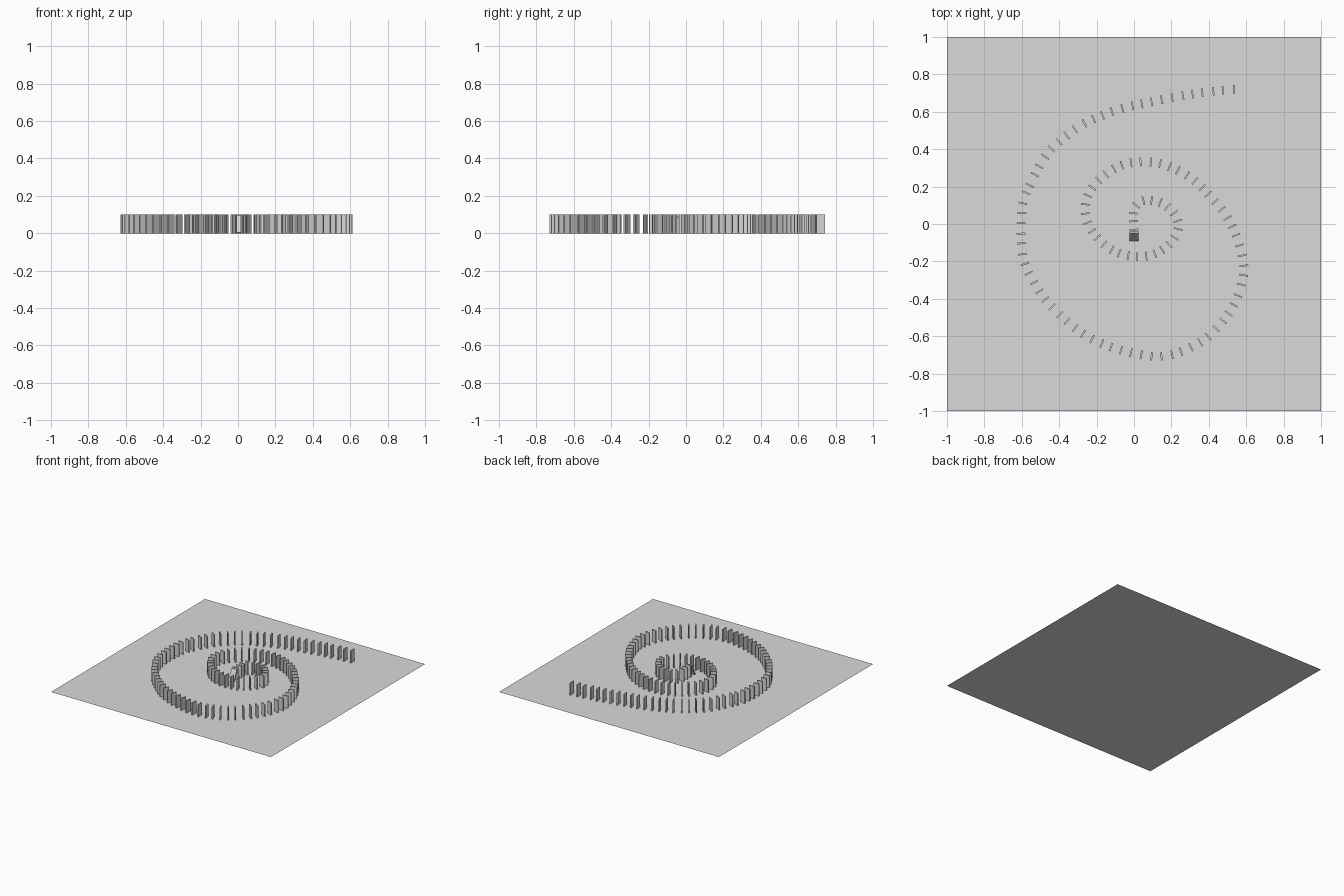
import bpy, math
from mathutils import Vector, Matrix

if "Cube" in bpy.data.objects:
    bpy.data.objects.remove(bpy.data.objects["Cube"])

grey = bpy.data.materials.new("plain grey")
grey.diffuse_color = (0.7, 0.7, 0.7, 1)
grey.use_nodes = True
grey.node_tree.nodes["Principled BSDF"].inputs["Base Color"].default_value = grey.diffuse_color

WIDTH, THICK, HEIGHT = 0.047, 0.009, 0.1

# spiral path, from the centre outwards
PATH = [(0, -0.03), (0, 0.075), (0.05, 0.125), (0.14, 0.115), (0.21, 0.06),
        (0.238, -0.015), (0.2, -0.095), (0.12, -0.155), (0.027, -0.175),
        (-0.07, -0.16), (-0.165, -0.105), (-0.235, -0.02), (-0.262, 0.075),
        (-0.235, 0.176), (-0.16, 0.26), (-0.07, 0.313), (0.03, 0.332),
        (0.13, 0.326), (0.23, 0.29), (0.326, 0.23), (0.41, 0.147),
        (0.487, 0.053), (0.545, -0.06), (0.58, -0.18), (0.585, -0.28),
        (0.53, -0.44), (0.417, -0.583), (0.32, -0.652), (0.214, -0.695),
        (0.11, -0.708), (0, -0.692), (-0.107, -0.663), (-0.214, -0.62),
        (-0.31, -0.56), (-0.406, -0.476), (-0.497, -0.374), (-0.583, -0.214),
        (-0.604, -0.07), (-0.6, 0.043), (-0.583, 0.15), (-0.48, 0.353),
        (-0.396, 0.444), (-0.29, 0.524), (-0.19, 0.572), (-0.075, 0.615),
        (0.064, 0.647), (0.22, 0.679), (0.39, 0.706), (0.56, 0.722)]


def smooth_path(points, steps=20):
    """Catmull-Rom samples through the points."""
    p = [Vector(q) for q in points]
    p = [2 * p[0] - p[1]] + p + [2 * p[-1] - p[-2]]
    out = []
    for a, b, c, d in zip(p, p[1:], p[2:], p[3:]):
        for i in range(steps):
            t = i / steps
            out.append(0.5 * (2 * b + (c - a) * t + (2 * a - 5 * b + 4 * c - d) * t * t
                              + (3 * b - a - 3 * c + d) * t ** 3))
    return out + [p[-2]]


# one shared domino mesh, standing on its origin and facing +y
bpy.ops.mesh.primitive_cube_add(size=1)
first = bpy.context.object
first.name = "pushed_domino"
mesh = first.data
mesh.name = "domino"
mesh.transform(Matrix.Translation((0, 0, HEIGHT / 2)) @ Matrix.Diagonal((WIDTH, THICK, HEIGHT, 1)))
mesh.materials.append(grey)

# first domino leans towards the row
first.location = (0, -0.087, 0.002)
first.rotation_euler.x = -math.radians(25)

# standing dominoes, spaced along the spiral
samples = smooth_path(PATH)
travelled, target, count = 0.0, 0.0, 0
for a, b in zip(samples, samples[1:]):
    travelled += (b - a).length
    if travelled >= target:
        count += 1
        domino = bpy.data.objects.new(f"domino_{count}", mesh)
        bpy.context.collection.objects.link(domino)
        domino.location = (a.x, a.y, 0)
        domino.rotation_euler.z = math.atan2(b.y - a.y, b.x - a.x) - math.pi / 2
        target += 0.045 + 0.010 * min(1, travelled / 2.5)

# flat floor sheet
bpy.ops.mesh.primitive_plane_add(size=2)
floor = bpy.context.object
floor.name = "floor_sheet"
floor.data.materials.append(grey)
